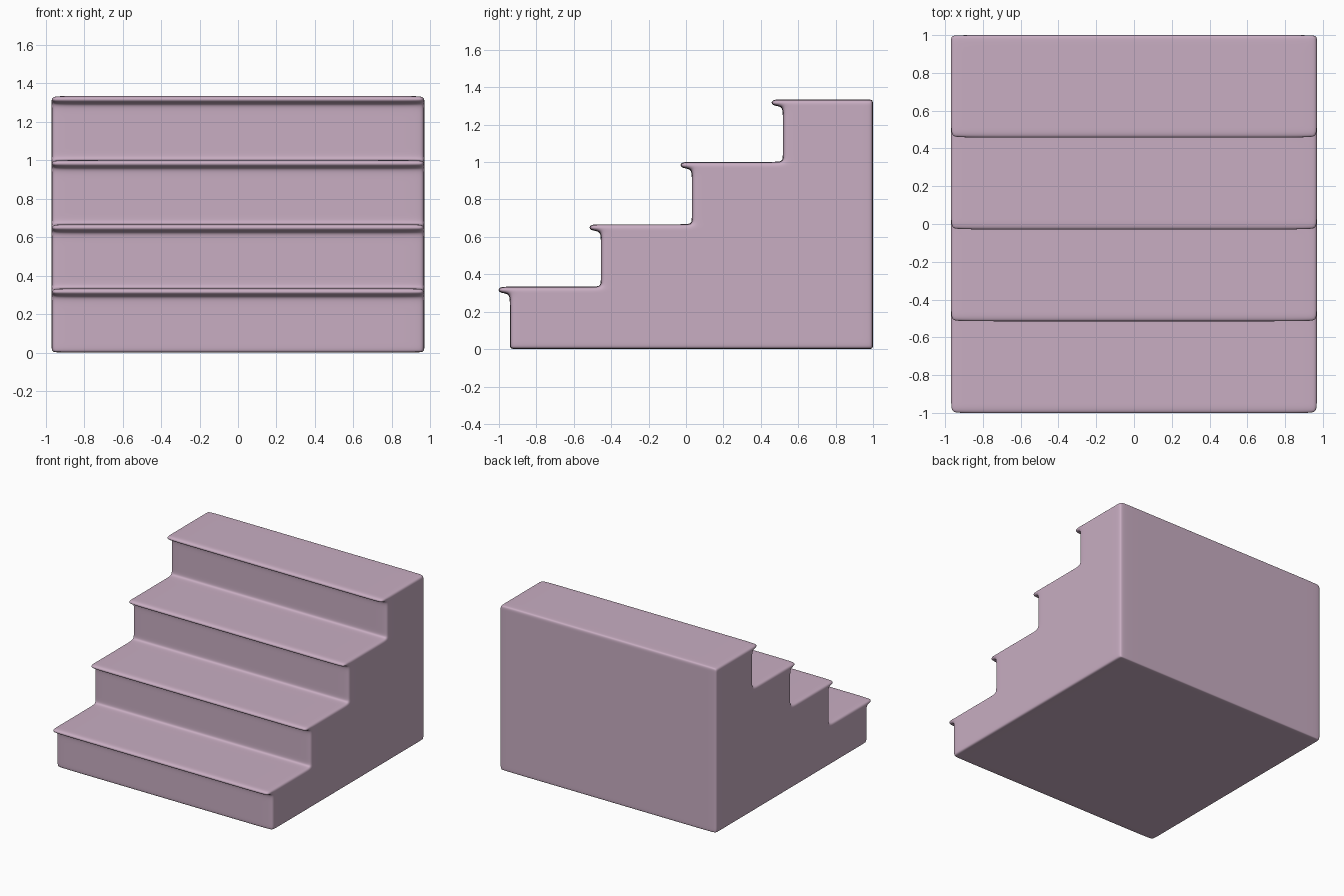
import bpy, bmesh

if "Cube" in bpy.data.objects:
    bpy.data.objects.remove(bpy.data.objects["Cube"])

# Stair layout
STEPS, RISE, RUN = 4, 1.335 / 4, 0.4865
HALF_W, BACK, NOSE_H = 0.97, 1.0, 0.035
noses = [-1.004 + RUN * i for i in range(STEPS)]
risers = [-0.942 + RUN * i for i in range(STEPS)]
tops = [RISE * (i + 1) for i in range(STEPS)]

# Cage lines, including support loops that control the rounding
xs = [-HALF_W, -0.90, 0.90, HALF_W]
ys = sorted(noses + risers + [r + 0.05 for r in risers] + [BACK - 0.03, BACK])
zs = [0, 0.025]
for i, t in enumerate(tops):
    zs += [t - 0.085, t - NOSE_H, t]
    if i < STEPS - 1:
        zs.append(t + 0.03)


def solid(i, j, k):
    """True when a cage cell lies inside the staircase."""
    if not (0 <= i < len(xs) - 1 and 0 <= j < len(ys) - 1 and 0 <= k < len(zs) - 1):
        return False
    y, z = (ys[j] + ys[j + 1]) / 2, (zs[k] + zs[k + 1]) / 2
    s = min(int(z / RISE), STEPS - 1)
    return y > risers[s] or (z > tops[s] - NOSE_H and y > noses[s])


bm = bmesh.new()
verts = {}


def vert(key):
    if key not in verts:
        verts[key] = bm.verts.new((xs[key[0]], ys[key[1]], zs[key[2]]))
    return verts[key]


# Skin every exposed cell side with a quad
for i in range(len(xs) - 1):
    for j in range(len(ys) - 1):
        for k in range(len(zs) - 1):
            if not solid(i, j, k):
                continue
            for axis in range(3):
                for side in (0, 1):
                    n = [i, j, k]
                    n[axis] += 1 if side else -1
                    if solid(*n):
                        continue
                    quad = []
                    for a, b in ((0, 0), (1, 0), (1, 1), (0, 1)):
                        c = [i, j, k]
                        c[axis] += side
                        c[(axis + 1) % 3] += a
                        c[(axis + 2) % 3] += b
                        quad.append(vert(tuple(c)))
                    bm.faces.new(quad if side else quad[::-1])
bmesh.ops.recalc_face_normals(bm, faces=bm.faces)
for f in bm.faces:
    f.smooth = True

mesh = bpy.data.meshes.new("staircase")
bm.to_mesh(mesh)
bm.free()
stairs = bpy.data.objects.new("staircase", mesh)
bpy.context.collection.objects.link(stairs)

# Soft rounded surface
sub = stairs.modifiers.new("smooth", 'SUBSURF')
sub.levels = sub.render_levels = 3

# Dusty pink finish
mat = bpy.data.materials.new("dusty_pink")
mat.diffuse_color = (0.58, 0.42, 0.54, 1)
mat.use_nodes = True
mat.node_tree.nodes["Principled BSDF"].inputs["Base Color"].default_value = mat.diffuse_color
mesh.materials.append(mat)
